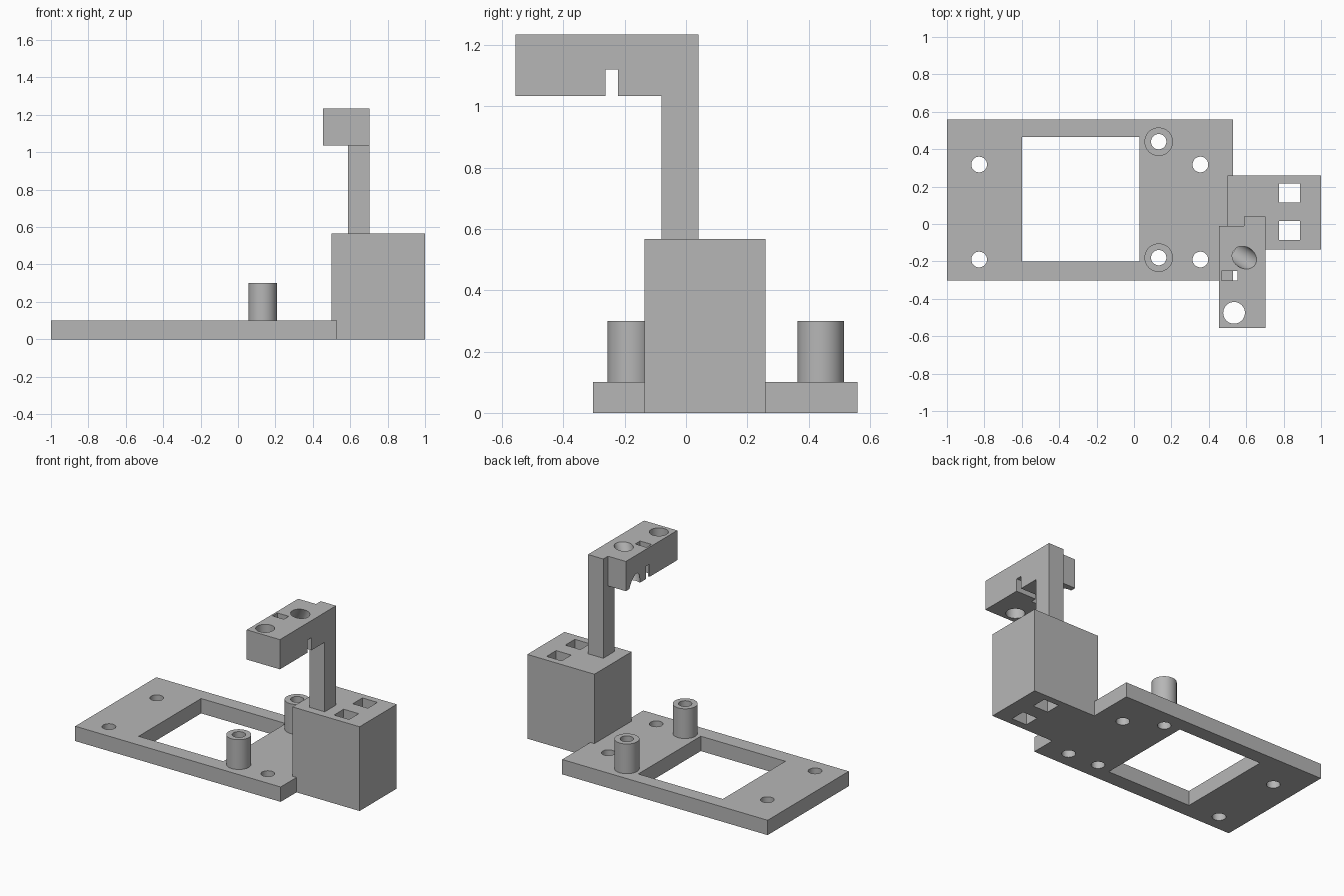
import bpy
import math
from mathutils import Vector

cube = bpy.data.objects.get("Cube")
if cube:
    bpy.data.objects.remove(cube, do_unlink=True)

grey = bpy.data.materials.new("plain grey")
grey.use_nodes = True
grey.diffuse_color = (0.47, 0.47, 0.47, 1)
grey.node_tree.nodes["Principled BSDF"].inputs["Base Color"].default_value = grey.diffuse_color


def finish(name):
    obj = bpy.context.object
    obj.name = name
    obj.data.materials.append(grey)
    return obj


def box(name, x, y, z):
    """Box from (low, high) ranges on each axis."""
    bpy.ops.mesh.primitive_cube_add(size=1)
    obj = finish(name)
    for v in obj.data.vertices:
        v.co = [r[0] if c < 0 else r[1] for c, r in zip(v.co, (x, y, z))]
    return obj


def rod(name, radius, start, end):
    """Cylinder between two points."""
    a, b = Vector(start), Vector(end)
    bpy.ops.mesh.primitive_cylinder_add(
        vertices=48, radius=radius, depth=(b - a).length, location=(a + b) / 2,
        rotation=(b - a).to_track_quat('Z', 'Y').to_euler())
    return finish(name)


def combine(target, tools, operation='DIFFERENCE'):
    for tool in tools:
        mod = target.modifiers.new("cut", 'BOOLEAN')
        mod.operation, mod.solver, mod.object = operation, 'EXACT', tool
        bpy.context.view_layer.objects.active = target
        bpy.ops.object.modifier_apply(modifier=mod.name)
        bpy.data.objects.remove(tool, do_unlink=True)


def hole(x, y, radius, low, high):
    return rod("cutter", radius, (x, y, low), (x, y, high))


BLOCK_X, BLOCK_Y, BLOCK_TOP = (0.5, 1.0), (-0.135, 0.26), 0.567
PLATE_TOP, POST_TOP, ARM_TOP = 0.1, 0.3, 1.235
POSTS = [(0.132, 0.44), (0.132, -0.18)]

# Base plate with window, screw holes and a recess fitting the block
plate = box("base_plate", (-1, 0.53), (-0.303, 0.56), (0, PLATE_TOP))
combine(plate, [box("cutter", (-0.6, 0.03), (-0.2, 0.465), (-1, 1)),
                box("cutter", (BLOCK_X[0], 1), BLOCK_Y, (-1, 1))])
combine(plate, [hole(x, y, 0.042, -1, 1) for x in (-0.828, 0.355) for y in (0.318, -0.19)])
combine(plate, [hole(x, y, 0.041, -1, 1) for x, y in POSTS])

# Hollow posts
posts = []
for side, (x, y) in zip(("rear", "front"), POSTS):
    post = hole(x, y, 0.076, PLATE_TOP, POST_TOP)
    post.name = side + "_post"
    combine(post, [hole(x, y, 0.041, -1, 1)])
    posts.append(post)

# Tall block with two square shafts
block = box("support_block", BLOCK_X, BLOCK_Y, (0, BLOCK_TOP))
combine(block, [box("cutter", (0.775, 0.887), (y, y + 0.102), (-1, 1)) for y in (-0.085, 0.114)])

# Column and arm in one bracket
bracket = box("column_and_arm", (0.588, 0.702), (-0.08, 0.04), (BLOCK_TOP, ARM_TOP))
combine(bracket, [box("arm", (0.455, 0.702), (-0.557, -0.01), (1.035, ARM_TOP))], 'UNION')

# Arm openings: straight hole, slanted bore, upright slot and underside notch
bore = Vector((0.59, -0.18, ARM_TOP))
slant = Vector((-0.56, 0.37, -1))
combine(bracket, [
    hole(0.535, -0.475, 0.058, 0.9, 1.4),
    rod("cutter", 0.057, bore - slant * 0.2, bore + slant * 0.35),
    box("cutter", (0.468, 0.553), (-0.302, -0.25), (0.9, 1.4)),
    box("cutter", (0.3, 0.8), (-0.263, -0.222), (0.9, 1.12)),
])

# Smooth the round walls only
bpy.ops.object.select_all(action='DESELECT')
for obj in [plate, block, bracket] + posts:
    obj.select_set(True)
bpy.context.view_layer.objects.active = plate
bpy.ops.object.shade_smooth_by_angle(angle=math.radians(30))
